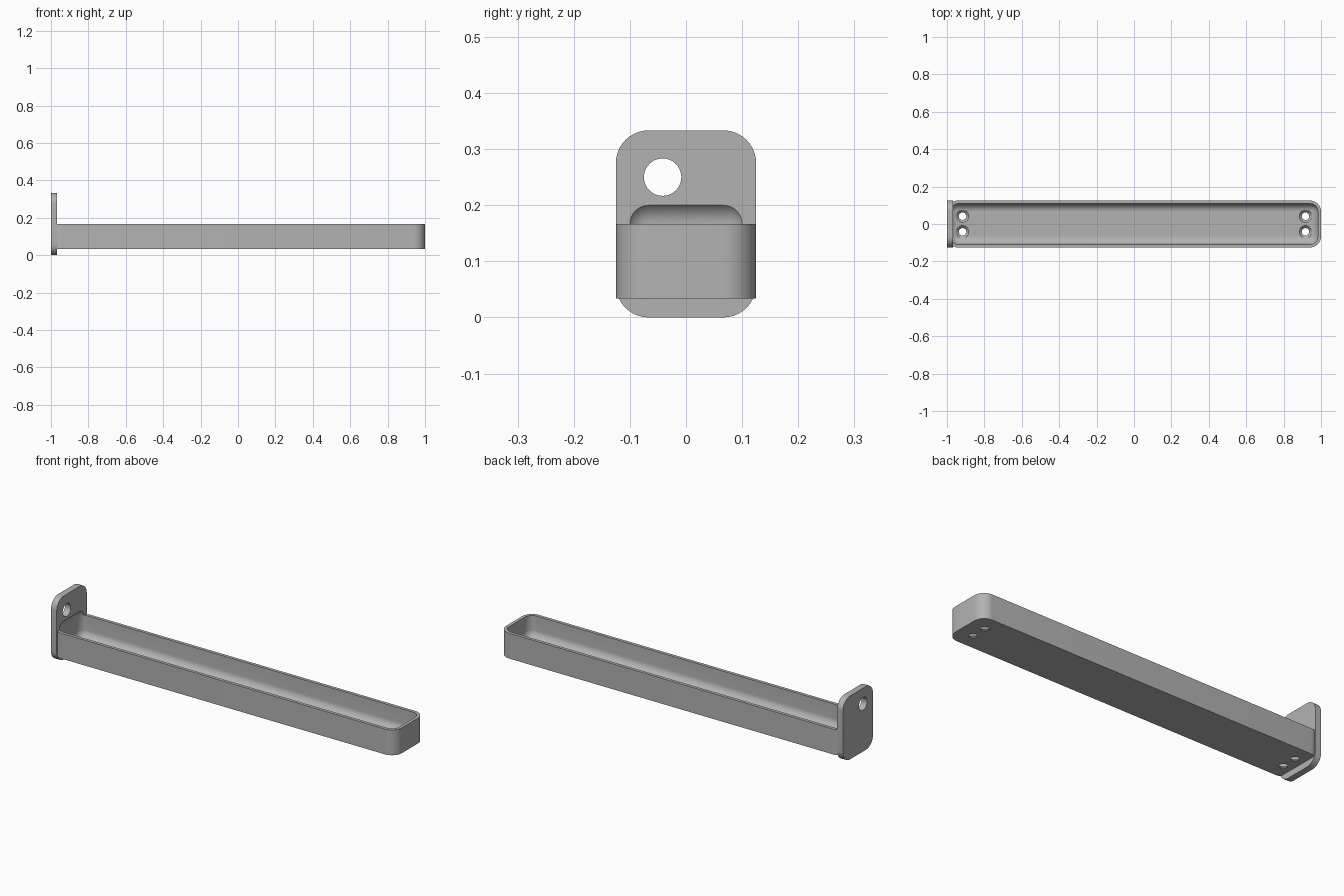
import bpy, bmesh, math
from mathutils import Matrix

MM = 1 / 120  # working unit: the tray is 240 units long

cube = bpy.data.objects.get("Cube")
if cube:
    bpy.data.objects.remove(cube)

grey = bpy.data.materials.new("plain grey")
grey.use_nodes = True
grey.diffuse_color = (0.45, 0.45, 0.45, 1)
grey.node_tree.nodes["Principled BSDF"].inputs["Base Color"].default_value = grey.diffuse_color


def finish(name, bm):
    bmesh.ops.scale(bm, vec=(MM, MM, MM), verts=bm.verts)
    bmesh.ops.recalc_face_normals(bm, faces=bm.faces)
    mesh = bpy.data.meshes.new(name)
    bm.to_mesh(mesh)
    bm.free()
    mesh.materials.append(grey)
    obj = bpy.data.objects.new(name, mesh)
    bpy.context.collection.objects.link(obj)
    return obj


def rounded_box(name, low, high, radius, axis=None):
    """Box with the edges along one axis rounded, or all edges."""
    bm = bmesh.new()
    bmesh.ops.create_cube(bm, size=1)
    for v in bm.verts:
        for i in range(3):
            v.co[i] = high[i] if v.co[i] > 0 else low[i]
    edges = [e for e in bm.edges if axis is None or
             abs((e.verts[0].co - e.verts[1].co).normalized()[axis]) > 0.9]
    bmesh.ops.bevel(bm, geom=edges, offset=radius, segments=10, profile=0.5, affect='EDGES')
    return finish(name, bm)


def cone(name, r1, r2, depth, centre, axis='Z'):
    bm = bmesh.new()
    turn = Matrix.Rotation(math.pi / 2, 4, 'Y') if axis == 'X' else Matrix()
    bmesh.ops.create_cone(bm, cap_ends=True, segments=40, radius1=r1, radius2=r2,
                          depth=depth, matrix=Matrix.Translation(centre) @ turn)
    return finish(name, bm)


def combine(target, tool, operation):
    mod = target.modifiers.new(operation.title(), 'BOOLEAN')
    mod.operation, mod.solver, mod.object = operation, 'EXACT', tool
    tool.hide_render = True
    bpy.context.view_layer.objects.active = target
    bpy.ops.object.modifier_apply(modifier=mod.name)
    bpy.data.objects.remove(tool)


# Tray body joined to the upright end plate
tray = rounded_box("tray_with_end_plate", (-120, -15, 4), (120, 15, 20), 7, axis=2)
plate = rounded_box("end_plate", (-120, -15, 0), (-116, 15, 40), 7, axis=0)
combine(tray, plate, 'UNION')

# Soft-edged cavity, which also bites slightly into the plate
combine(tray, rounded_box("cavity_cutter", (-118, -13, 6), (118, 13, 25), 5), 'DIFFERENCE')

# Countersunk screw holes in the floor
for x in (-110, 110):
    for y in (-5, 5):
        combine(tray, cone("screw_cutter", 2.4, 2.4, 8, (x, y, 4)), 'DIFFERENCE')
        combine(tray, cone("sink_cutter", 2.2, 4.2, 2, (x, y, 5.2)), 'DIFFERENCE')

# Hanging hole through the plate
combine(tray, cone("hanging_hole_cutter", 3.4 + 0.6, 4, 12, (-118, -5, 30), 'X'), 'DIFFERENCE')

# Smooth curved faces, crisp edges
bpy.ops.object.select_all(action='DESELECT')
tray.select_set(True)
bpy.context.view_layer.objects.active = tray
bpy.ops.object.shade_smooth_by_angle(angle=math.radians(25))
